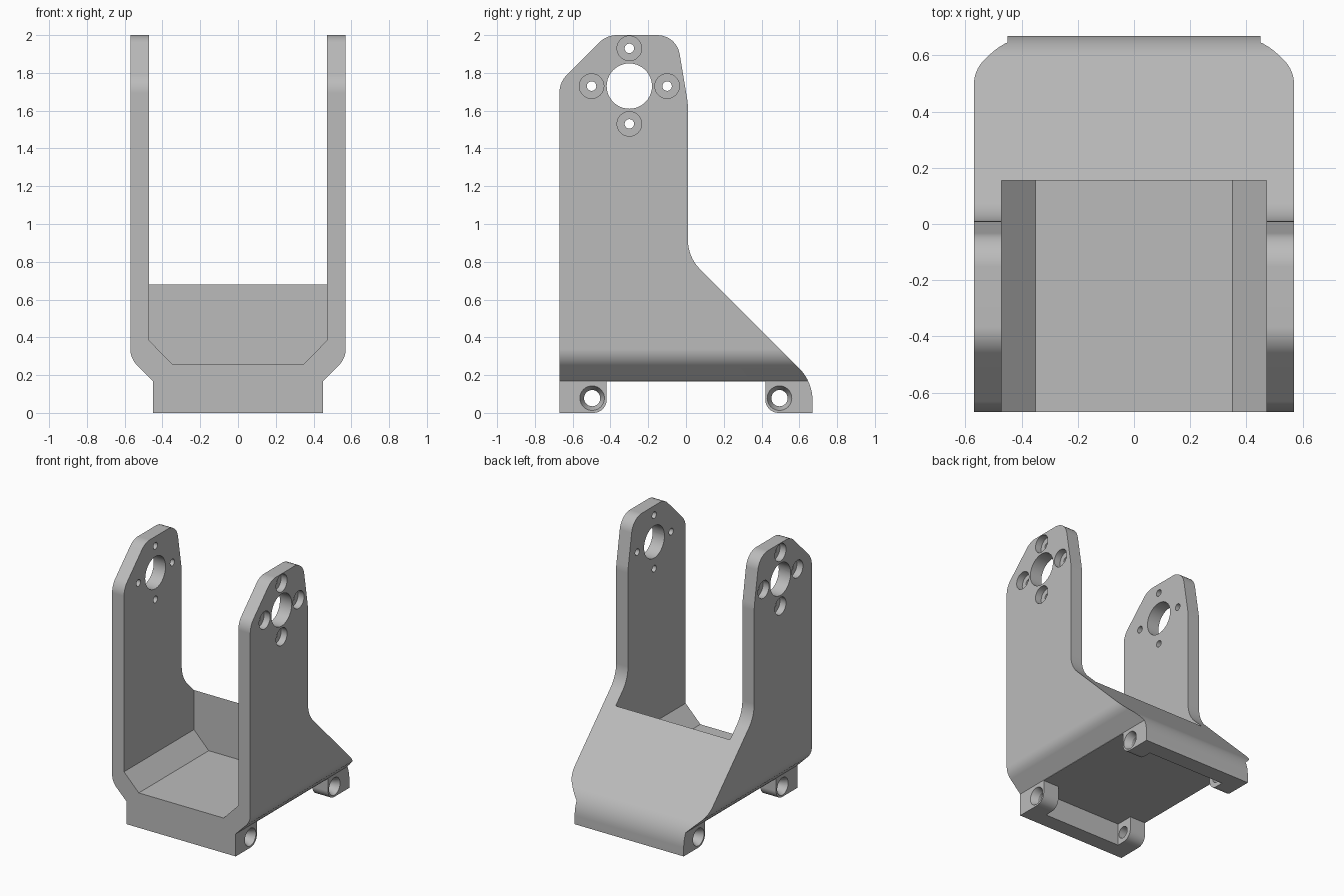
import bpy, bmesh, math
from mathutils import Vector

cube = bpy.data.objects.get("Cube")
if cube:
    bpy.data.objects.remove(cube, do_unlink=True)

grey = bpy.data.materials.new("light grey")
grey.use_nodes = True
colour = (0.5, 0.5, 0.5, 1)
grey.diffuse_color = colour
grey.node_tree.nodes["Principled BSDF"].inputs["Base Color"].default_value = colour


def rounded(points, steps=8):
    """Outline with corners (a, b, optional radius) filleted."""
    out = []
    for i, p in enumerate(points):
        c = Vector(p[:2])
        if len(p) < 3:
            out.append(c)
            continue
        u = (Vector(points[i - 1][:2]) - c).normalized()
        v = (Vector(points[(i + 1) % len(points)][:2]) - c).normalized()
        half = u.angle(v) / 2
        centre = c + (u + v).normalized() * (p[2] / math.sin(half))
        start = c + u * (p[2] / math.tan(half)) - centre
        end = c + v * (p[2] / math.tan(half)) - centre
        for k in range(steps + 1):
            d = start.slerp(end, k / steps) if hasattr(start, "slerp") else start.lerp(end, k / steps)
            out.append(centre + d.normalized() * p[2])
    return out


def finish(bm, name):
    bmesh.ops.recalc_face_normals(bm, faces=bm.faces)
    mesh = bpy.data.meshes.new(name)
    bm.to_mesh(mesh)
    bm.free()
    mesh.materials.append(grey)
    obj = bpy.data.objects.new(name, mesh)
    bpy.context.collection.objects.link(obj)
    return obj


def prism(name, outline, axis, low, high):
    """Extrude an outline along x (outline in y,z) or y (outline in x,z)."""
    bm = bmesh.new()
    place = (lambda a, b: (low, a, b)) if axis == "x" else (lambda a, b: (a, low, b))
    face = bm.faces.new([bm.verts.new(place(a, b)) for a, b in outline])
    move = Vector((high - low, 0, 0)) if axis == "x" else Vector((0, high - low, 0))
    ext = bmesh.ops.extrude_face_region(bm, geom=[face])
    bmesh.ops.translate(bm, vec=move, verts=[g for g in ext["geom"] if isinstance(g, bmesh.types.BMVert)])
    return finish(bm, name)


def lathe(bm, profile, y, z, side, count=40):
    """Closed turned solid along x from (x, radius) pairs."""
    rings = []
    for x, r in profile:
        angles = [2 * math.pi * k / count for k in range(count)]
        rings.append([bm.verts.new((side * x, y + r * math.cos(t), z + r * math.sin(t))) for t in angles])
    for a, b in zip(rings, rings[1:]):
        for k in range(count):
            n = (k + 1) % count
            bm.faces.new((a[k], a[n], b[n], b[k]))
    bm.faces.new(rings[0])
    bm.faces.new(rings[-1])


def mirrored(half):
    return half + [(-p[0], *p[1:]) for p in reversed(half)]


# Side silhouette with feet, sloped back and clipped arm tops
bracket = prism("bracket", rounded([
    (-0.67, 0), (-0.42, 0, 0.07), (-0.42, 0.165), (0.42, 0.165), (0.42, 0, 0.07),
    (0.67, 0), (0.67, 0.165, 0.24), (0.01, 0.825, 0.22), (0.01, 1.64, 0.3),
    (-0.05, 2, 0.12), (-0.42, 2, 0.13), (-0.67, 1.75, 0.13)]), "x", -0.8, 0.8)

# Front silhouette that trims the width
front_trim = prism("front_trim", rounded(mirrored([
    (0.45, -0.2), (0.45, 0.168), (0.57, 0.288, 0.12), (0.57, 2.2)])), "y", -0.9, 0.9)

# Pocket between the arms, and recess under the floor
pocket = prism("pocket_cutter", rounded(mirrored([
    (0.35, 0.26), (0.472, 0.385), (0.472, 2.3)])), "y", -0.9, 0.155)
recess = prism("recess_cutter", rounded(mirrored([
    (0.32, -0.1), (0.32, 0.165)])), "y", -0.55, 0.55)

# Bearing holes, screw holes and foot holes on both sides
bm = bmesh.new()
for side in (1, -1):
    lathe(bm, [(0.4, 0.12), (0.65, 0.12)], -0.3, 1.73, side)
    for dy, dz in ((0.2, 0), (-0.2, 0), (0, 0.2), (0, -0.2)):
        lathe(bm, [(0.4, 0.025), (0.52, 0.025), (0.52, 0.065), (0.65, 0.065)],
              -0.3 + dy, 1.73 + dz, side)
    for y in (-0.497, 0.495):
        lathe(bm, [(0.25, 0.043), (0.4, 0.043), (0.45, 0.065), (0.48, 0.065)], y, 0.078, side)
holes = finish(bm, "hole_cutter")

for cutter, operation in ((front_trim, "INTERSECT"), (pocket, "DIFFERENCE"),
                          (recess, "DIFFERENCE"), (holes, "DIFFERENCE")):
    mod = bracket.modifiers.new(cutter.name, "BOOLEAN")
    mod.operation = operation
    mod.solver = "EXACT"
    mod.object = cutter

# Bake the cuts and drop the helpers
bpy.context.view_layer.update()
baked = bpy.data.meshes.new_from_object(bracket.evaluated_get(bpy.context.evaluated_depsgraph_get()))
bracket.modifiers.clear()
bracket.data = baked
for cutter in (front_trim, pocket, recess, holes):
    bpy.data.objects.remove(cutter, do_unlink=True)

# Smooth fillets, crisp edges, flat large faces
bpy.ops.object.select_all(action="DESELECT")
bracket.select_set(True)
bpy.context.view_layer.objects.active = bracket
bpy.ops.object.shade_smooth_by_angle(angle=math.radians(20))
weighted = bracket.modifiers.new("weighted_normals", "WEIGHTED_NORMAL")
weighted.keep_sharp = True
